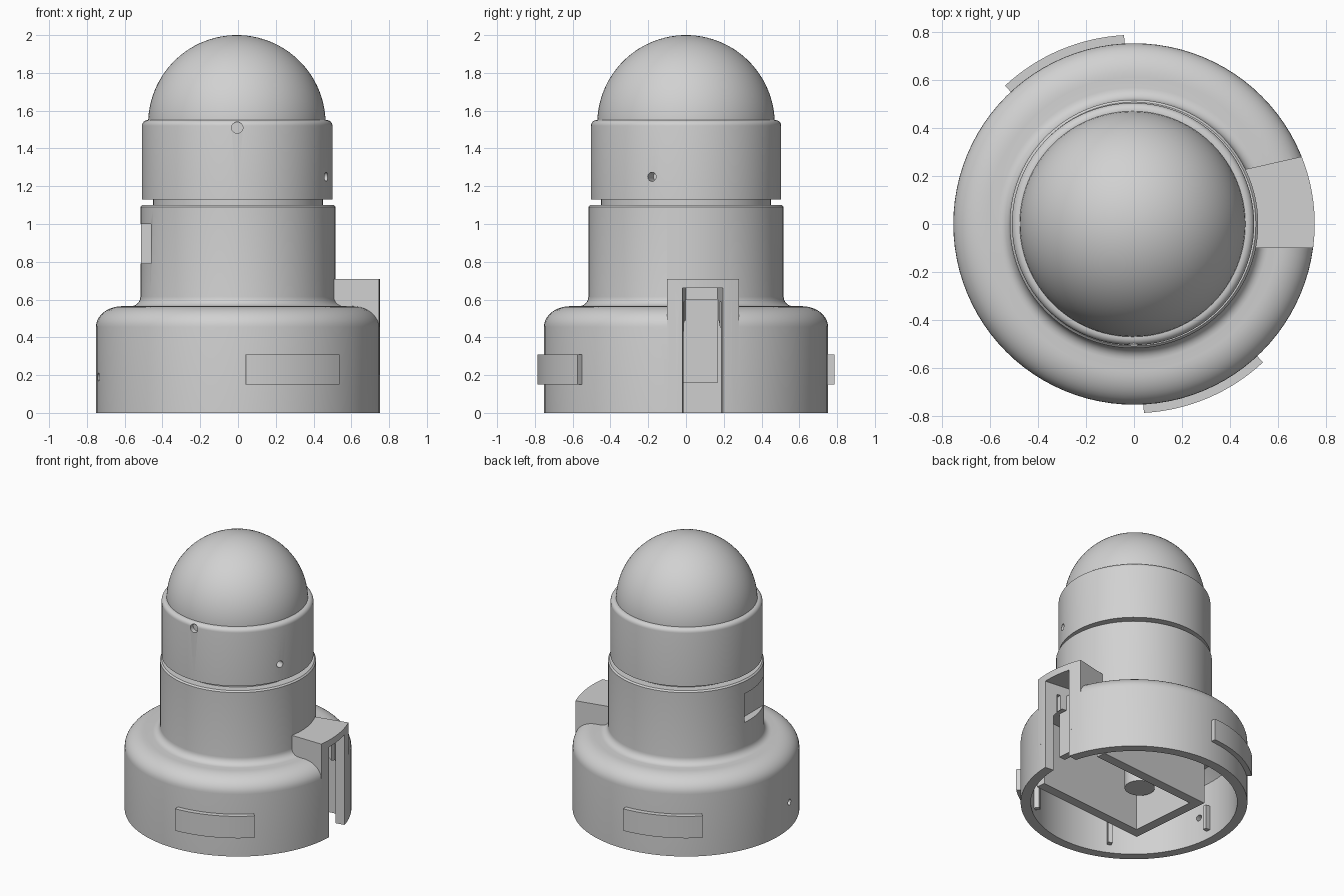
import bpy, bmesh, math
from mathutils import Vector, Matrix

if "Cube" in bpy.data.objects:
    bpy.data.objects.remove(bpy.data.objects["Cube"], do_unlink=True)

grey = bpy.data.materials.new("plain grey")
grey.use_nodes = True
colour = (0.64, 0.64, 0.64, 1)
grey.diffuse_color = colour
grey.node_tree.nodes["Principled BSDF"].inputs["Base Color"].default_value = colour


def add(name, bm):
    """Turn a bmesh into a named object."""
    bmesh.ops.recalc_face_normals(bm, faces=bm.faces)
    mesh = bpy.data.meshes.new(name)
    bm.to_mesh(mesh)
    bm.free()
    mesh.materials.append(grey)
    ob = bpy.data.objects.new(name, mesh)
    bpy.context.collection.objects.link(ob)
    return ob


def lathe(name, profile, segs=96):
    """Closed solid of revolution; a zero radius makes a pole."""
    bm = bmesh.new()
    rings = []
    for r, z in profile:
        if r == 0:
            rings.append([bm.verts.new((0, 0, z))] * segs)
        else:
            turn = [math.tau * i / segs for i in range(segs)]
            rings.append([bm.verts.new((r * math.cos(a), r * math.sin(a), z)) for a in turn])
    for low, high in zip(rings, rings[1:]):
        for i in range(segs):
            j = (i + 1) % segs
            corners = dict.fromkeys((low[i], low[j], high[j], high[i]))
            bm.faces.new(list(corners))
    for (r, z), ring in ((profile[0], rings[0]), (profile[-1], rings[-1])):
        if r:
            bm.faces.new(ring)
    return add(name, bm)


def prism(name, outline, z0, z1):
    """Upright prism over a plan outline."""
    bm = bmesh.new()
    base = bm.faces.new([bm.verts.new((x, y, z0)) for x, y in outline])
    top = bmesh.ops.extrude_face_region(bm, geom=[base])
    verts = [g for g in top["geom"] if isinstance(g, bmesh.types.BMVert)]
    bmesh.ops.translate(bm, verts=verts, vec=(0, 0, z1 - z0))
    return add(name, bm)


def box(name, x0, x1, y0, y1, z0, z1):
    return prism(name, [(x0, y0), (x1, y0), (x1, y1), (x0, y1)], z0, z1)


def arc(r, a0, a1, n=16, cx=0, cz=0, ry=None):
    """Points on a circle or ellipse, angles in degrees."""
    steps = [math.radians(a0 + (a1 - a0) * i / n) for i in range(n + 1)]
    return [(cx + r * math.cos(a), cz + (ry or r) * math.sin(a)) for a in steps]


def drill(name, angle, z, r, inner, outer):
    """Radial cylinder used to make a small hole."""
    bm = bmesh.new()
    direction = Vector((math.cos(math.radians(angle)), math.sin(math.radians(angle)), 0))
    spin = direction.to_track_quat('Z', 'Y').to_matrix().to_4x4()
    place = Matrix.Translation(direction * (inner + outer) / 2 + Vector((0, 0, z)))
    bmesh.ops.create_cone(bm, cap_ends=True, segments=24, radius1=r, radius2=r,
                          depth=outer - inner, matrix=place @ spin)
    return add(name, bm)


def combine(target, tool, operation='DIFFERENCE'):
    mod = target.modifiers.new(tool.name, 'BOOLEAN')
    mod.operation = operation
    mod.solver = 'EXACT'
    mod.object = tool
    bpy.context.view_layer.objects.active = target
    bpy.ops.object.modifier_apply(modifier=mod.name)
    bpy.data.objects.remove(tool, do_unlink=True)


def smooth(ob):
    bpy.ops.object.select_all(action='DESELECT')
    ob.select_set(True)
    bpy.context.view_layer.objects.active = ob
    bpy.ops.object.shade_smooth_by_angle(angle=math.radians(30))


# Base and neck as one turned body
body = lathe("base_and_neck",
             [(0.752, 0)]
             + arc(0.14, 0, 90, 10, 0.612, 0.455, 0.11)
             + arc(0.05, 270, 180, 6, 0.567, 0.615)
             + [(0.517, 1.09), (0.507, 1.10), (0.45, 1.10), (0.45, 1.2)])

# Raised connector housing on the side
housing_plan = arc(0.752, -7.7, 21.9, 10) + [(0.45, 0.225), (0.45, -0.1)]
combine(body, prism("housing", housing_plan, 0.2, 0.71), 'UNION')

# Hollow underside, tapered connector slot and its side grooves
combine(body, lathe("cavity", [(0.685, -0.1), (0.685, 0.42), (0.62, 0.49)]))
slot_plan = [(0.56, 0.0), (0.9, -0.035), (0.9, 0.225), (0.56, 0.168)]
combine(body, prism("slot", slot_plan, -0.1, 0.66))
combine(body, box("groove", 0.63, 0.66, -0.04, 0.22, 0.16, 0.59))

# Side notch in the neck and drain hole in the base
combine(body, box("notch", -0.7, -0.46, -0.4, 0.056, 0.79, 1.0))
combine(body, drill("drain_hole", 191, 0.19, 0.022, 0.6, 0.85))
smooth(body)

# Cap ring with two screw holes
cap = lathe("cap_ring", [(0.504, 1.13)] + arc(0.03, 0, 90, 6, 0.474, 1.52))
combine(cap, drill("side_screw_hole", -21, 1.25, 0.024, 0.42, 0.6))
combine(cap, drill("front_screw_hole", -90, 1.51, 0.03, 0.47, 0.6))
cap.location.x = -0.004
smooth(cap)

# Dome
dome = lathe("dome", arc(0.47, 0, 87, 24, 0, 1.53) + [(0, 2.0)])
dome.location.x = -0.006
smooth(dome)

# Raised curved label plates on opposite sides of the base
for name, start in (("front_plate", -87), ("back_plate", 93)):
    plan = arc(0.787, start, start + 40) + arc(0.72, start + 40, start)
    smooth(prism(name, plan, 0.15, 0.31))

# Compartment under the base, turned to line up with the connector slot
compartment = [
    box("compartment_back_wall", -0.335, 0.6, 0.255, 0.325, 0, 0.49),
    box("compartment_end_wall", -0.335, -0.265, -0.24, 0.255, 0, 0.49),
    box("compartment_front_wall", -0.335, 0.6, -0.31, -0.24, 0, 0.49),
    box("slot_back_plate", 0.53, 0.58, -0.12, 0.12, 0.16, 0.6),
]
for part in compartment:
    part.rotation_euler.z = math.radians(5)

# Post inside the compartment
post = lathe("compartment_post", [(0.1, 0.22), (0.1, 0.49)], 32)
post.location = (-0.15, -0.12, 0)
smooth(post)

# Ribs on the inside of the base wall
for i, angle in enumerate((64, 124, 184, 244, 304)):
    rib = box(f"inner_rib_{i + 1}", 0.65, 0.7, -0.015, 0.015, 0.06, 0.24)
    rib.rotation_euler.z = math.radians(angle)
